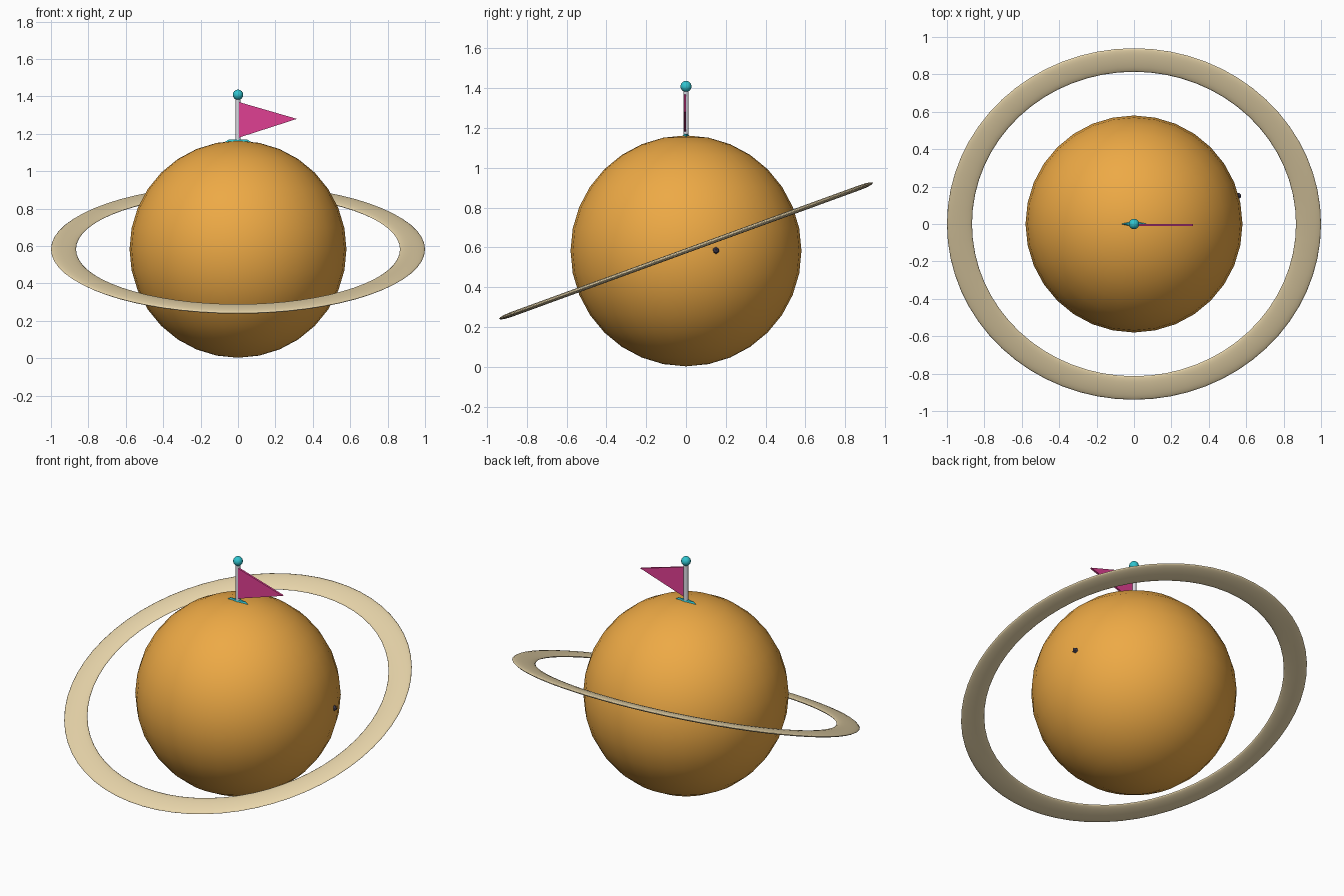
import bpy, bmesh, math

if "Cube" in bpy.data.objects:
    bpy.data.objects.remove(bpy.data.objects["Cube"])

CZ = 0.583  # height of the sphere centre


def material(name, rgb):
    m = bpy.data.materials.new(name)
    m.diffuse_color = (*rgb, 1)
    m.use_nodes = True
    m.node_tree.nodes["Principled BSDF"].inputs["Base Color"].default_value = m.diffuse_color
    return m


def finish(name, mat, smooth=True):
    ob = bpy.context.object
    ob.name = name
    ob.data.materials.append(mat)
    if smooth:
        bpy.ops.object.shade_smooth_by_angle(angle=math.radians(40))
    return ob


orange = material("orange", (0.85, 0.40, 0.06))
sand = material("sand", (0.80, 0.66, 0.40))
pink = material("pink", (0.74, 0.05, 0.29))
cyan = material("cyan", (0.03, 0.55, 0.62))
silver = material("silver", (0.70, 0.70, 0.76))
dark = material("dark", (0.07, 0.06, 0.10))

# Planet body
bpy.ops.mesh.primitive_uv_sphere_add(segments=32, ring_count=16, radius=0.58, location=(0, 0, CZ))
finish("planet", orange)

# Flattened, tilted ring
bpy.ops.mesh.primitive_torus_add(major_segments=64, minor_segments=12, major_radius=0.933,
                                 minor_radius=0.067, location=(0, 0, CZ),
                                 rotation=(math.radians(20), 0, 0))
ring = finish("ring", sand)
ring.scale.z = 0.18

# Flag pole and its knob
bpy.ops.mesh.primitive_cylinder_add(vertices=16, radius=0.013, depth=0.27, location=(0, 0, 1.265))
finish("flag_pole", silver)
bpy.ops.mesh.primitive_uv_sphere_add(segments=16, ring_count=8, radius=0.028, location=(0, 0, 1.409))
finish("pole_knob", cyan)

# Pennant: thin triangular prism
bm = bmesh.new()
face = bm.faces.new([bm.verts.new((x, 0.001, z)) for x, z in ((0.005, 1.18), (0.315, 1.28), (0.005, 1.37))])
side = bmesh.ops.extrude_face_region(bm, geom=[face])["geom"]
bmesh.ops.translate(bm, verts=[v for v in side if isinstance(v, bmesh.types.BMVert)], vec=(0, -0.012, 0))
bmesh.ops.recalc_face_normals(bm, faces=bm.faces)
mesh = bpy.data.meshes.new("pennant")
bm.to_mesh(mesh)
bm.free()
pennant = bpy.data.objects.new("pennant", mesh)
bpy.context.collection.objects.link(pennant)
mesh.materials.append(pink)

# Pointed foot plate under the pole
bpy.ops.mesh.primitive_cone_add(vertices=4, radius1=0.09, radius2=0.05, depth=0.024, location=(0, 0, 1.157))
foot = finish("pole_foot", cyan, False)
foot.scale.y = 0.25

# Small dark stud poking out of the right side
bpy.ops.mesh.primitive_ico_sphere_add(subdivisions=1, radius=0.018, location=(0.557, 0.15, CZ + 0.002))
finish("side_stud", dark, False)
